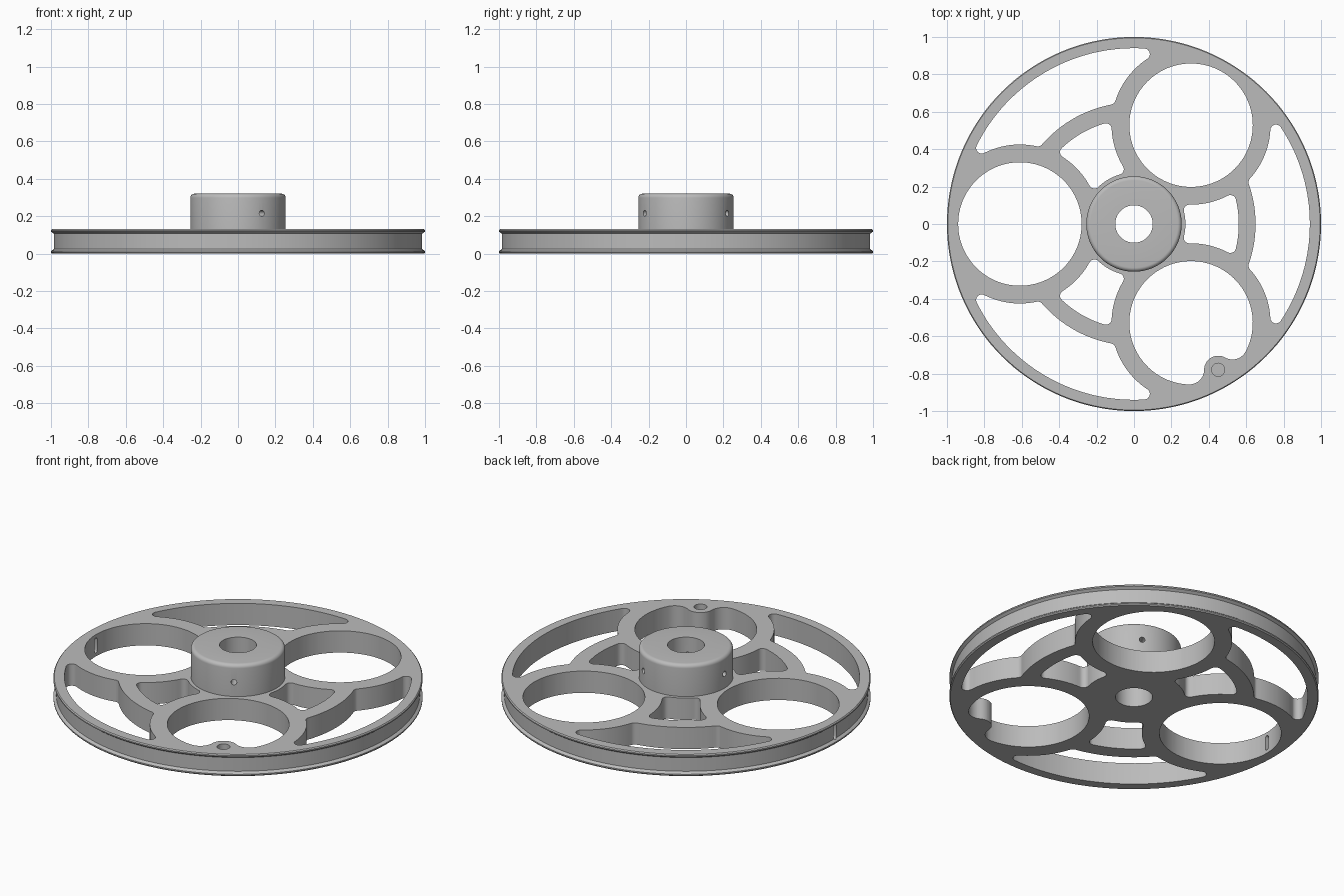
import bpy, bmesh
from math import sin, cos, acos, atan2, pi, radians
from mathutils import Vector, Matrix

cube = bpy.data.objects.get("Cube")
if cube:
    bpy.data.objects.remove(cube, do_unlink=True)

grey = bpy.data.materials.new("plain grey")
grey.use_nodes = True
grey.diffuse_color = (0.5, 0.5, 0.5, 1)
grey.node_tree.nodes["Principled BSDF"].inputs["Base Color"].default_value = (0.5, 0.5, 0.5, 1)

HEIGHT = 0.13                      # wheel thickness
HOLE_DIST, HOLE_R, RING_R = 0.61, 0.33, 0.425
FILLET = 0.03


def make_object(name, bm):
    bmesh.ops.recalc_face_normals(bm, faces=bm.faces)
    mesh = bpy.data.meshes.new(name)
    bm.to_mesh(mesh)
    bm.free()
    mesh.materials.append(grey)
    obj = bpy.data.objects.new(name, mesh)
    bpy.context.collection.objects.link(obj)
    return obj


def lathe(name, profile, segments):
    """Spin a closed (radius, height) profile around z."""
    bm = bmesh.new()
    rings = [[bm.verts.new((r * cos(2 * pi * i / segments), r * sin(2 * pi * i / segments), z))
              for r, z in profile] for i in range(segments)]
    n = len(profile)
    for i in range(segments):
        a, b = rings[i], rings[(i + 1) % segments]
        for j in range(n):
            k = (j + 1) % n
            bm.faces.new((a[j], b[j], b[k], a[k]))
    return make_object(name, bm)


def prism(name, outline, z0, z1):
    bm = bmesh.new()
    face = bm.faces.new([bm.verts.new((p.x, p.y, z0)) for p in outline])
    up = bmesh.ops.extrude_face_region(bm, geom=[face])["geom"]
    bmesh.ops.translate(bm, verts=[v for v in up if isinstance(v, bmesh.types.BMVert)],
                        vec=(0, 0, z1 - z0))
    return make_object(name, bm)


def polar(r, a):
    return Vector((r * cos(a), r * sin(a)))


def angle_of(v):
    return atan2(v.y, v.x)


def arc(center, r, a0, a1, steps):
    return [center + polar(r, a0 + (a1 - a0) * i / steps) for i in range(steps + 1)]


def short_arc(center, r, a0, a1, steps):
    turn = (a1 - a0 + pi) % (2 * pi) - pi
    return arc(center, r, a0, a0 + turn, steps)


def tidy(points):
    out = []
    for p in points:
        if not out or (p - out[-1]).length > 1e-4:
            out.append(p)
    if (out[0] - out[-1]).length < 1e-4:
        out.pop()
    return out


def corner_angle(a, b, c):
    """Angle between sides a and b of a triangle, opposite side c."""
    return acos((a * a + b * b - c * c) / (2 * a * b))


def pocket(inner, outer):
    """Rounded opening between two concentric rings and two hole rings."""
    origin = Vector((0, 0))
    ring = polar(HOLE_DIST, pi / 3)
    ro, ri, q = outer - FILLET, inner + FILLET, RING_R + FILLET
    to = pi / 3 - corner_angle(ro, HOLE_DIST, q)
    ti = pi / 3 - corner_angle(ri, HOLE_DIST, q)
    po, pi_ = polar(ro, to), polar(ri, ti)
    half = arc(origin, outer, 0, to, 16)
    half += short_arc(po, FILLET, to, angle_of(ring - po), 8)
    half += short_arc(ring, RING_R, angle_of(po - ring), angle_of(pi_ - ring), 14)
    half += short_arc(pi_, FILLET, angle_of(ring - pi_), ti + pi, 8)
    half += arc(origin, inner, ti, 0, 10)
    return tidy(half + [Vector((p.x, -p.y)) for p in reversed(half)])


def turned(points, a):
    return [Matrix.Rotation(a, 2) @ p for p in points]


def bossed_hole(center, direction, boss, boss_r, fillet):
    """Round hole with a filleted boss bulging in from its edge."""
    swing = corner_angle(HOLE_R - fillet, (boss - center).length, boss_r + fillet)
    a0, a1 = direction + swing, direction - swing + 2 * pi
    f0, f1 = (center + polar(HOLE_R - fillet, a) for a in (a0, a1))
    pts = arc(center, HOLE_R, a0, a1, 72)
    pts += short_arc(f1, fillet, a1, angle_of(boss - f1), 12)
    pts += short_arc(boss, boss_r, angle_of(f1 - boss), angle_of(f0 - boss), 16)
    pts += short_arc(f0, fillet, angle_of(boss - f0), a0, 12)
    return tidy(pts)


def cut(target, cutter):
    cutter.hide_render = True
    mod = target.modifiers.new("cut", "BOOLEAN")
    mod.operation, mod.solver, mod.object = "DIFFERENCE", "EXACT", cutter
    bpy.ops.object.select_all(action="DESELECT")
    bpy.context.view_layer.objects.active = target
    target.select_set(True)
    bpy.ops.object.modifier_apply(modifier=mod.name)
    bpy.data.objects.remove(cutter, do_unlink=True)


# Wheel disc with a shallow belt groove in the rim
wheel = lathe("pulley_wheel", [(0.1, 0), (0.995, 0), (1, 0.006), (1, 0.013), (0.985, 0.024),
                               (0.985, 0.106), (1, 0.117), (1, 0.124), (0.995, HEIGHT),
                               (0.1, HEIGHT)], 144)

# Large holes, spoke windows and rim crescents
boss = polar(0.9, -pi / 3)
for i, a in enumerate((pi / 3, pi, -pi / 3)):
    center = polar(HOLE_DIST, a)
    if i == 2:
        outline = bossed_hole(center, a, boss, 0.075, 0.08)
    else:
        outline = tidy(arc(center, HOLE_R, 0, 2 * pi, 96))
    cut(wheel, prism("hole_cutter", outline, -0.1, 0.3))
for i in range(3):
    for inner, outer in ((0.275, 0.56), (0.65, 0.94)):
        cut(wheel, prism("pocket_cutter", turned(pocket(inner, outer), i * 2 * pi / 3), -0.1, 0.3))

# Blind pin hole in the boss
cut(wheel, prism("pin_cutter", tidy(arc(boss, 0.035, 0, 2 * pi, 32)), 0.03, 0.3))

# Rounded slot through the rim
slot = tidy(arc(Vector((0.032, 0)), 0.013, -pi / 2, pi / 2, 8)
            + arc(Vector((-0.032, 0)), 0.013, pi / 2, 3 * pi / 2, 8))
slot_cutter = prism("slot_cutter", slot, 0.9, 1.1)
slot_cutter.data.transform(Matrix.Translation((0, 0, HEIGHT / 2)) @ Matrix.Rotation(-pi / 2, 4, "Y"))
cut(wheel, slot_cutter)

# Hub with rounded top edge
TOP, HUB_R, ROUND = 0.32, 0.255, 0.022
edge = arc(Vector((HUB_R - ROUND, TOP - ROUND)), ROUND, 0, pi / 2, 6)
hub = lathe("hub", [(0.1, HEIGHT), (HUB_R, HEIGHT)] + [tuple(p) for p in edge] + [(0.1, TOP)], 96)

# Set screw holes around the hub
for a in (pi / 3, pi, -pi / 3):
    screw = prism("screw_cutter", tidy(arc(Vector((0, 0)), 0.016, 0, 2 * pi, 20)), 0.07, 0.3)
    screw.data.transform(Matrix.Translation((0, 0, 0.215)) @ Matrix.Rotation(a, 4, "Z")
                         @ Matrix.Rotation(pi / 2, 4, "Y"))
    cut(hub, screw)

# Smooth the curved walls, keep edges crisp
bpy.ops.object.select_all(action="DESELECT")
for obj in (wheel, hub):
    obj.select_set(True)
    bpy.context.view_layer.objects.active = obj
bpy.ops.object.shade_smooth_by_angle(angle=radians(30))
